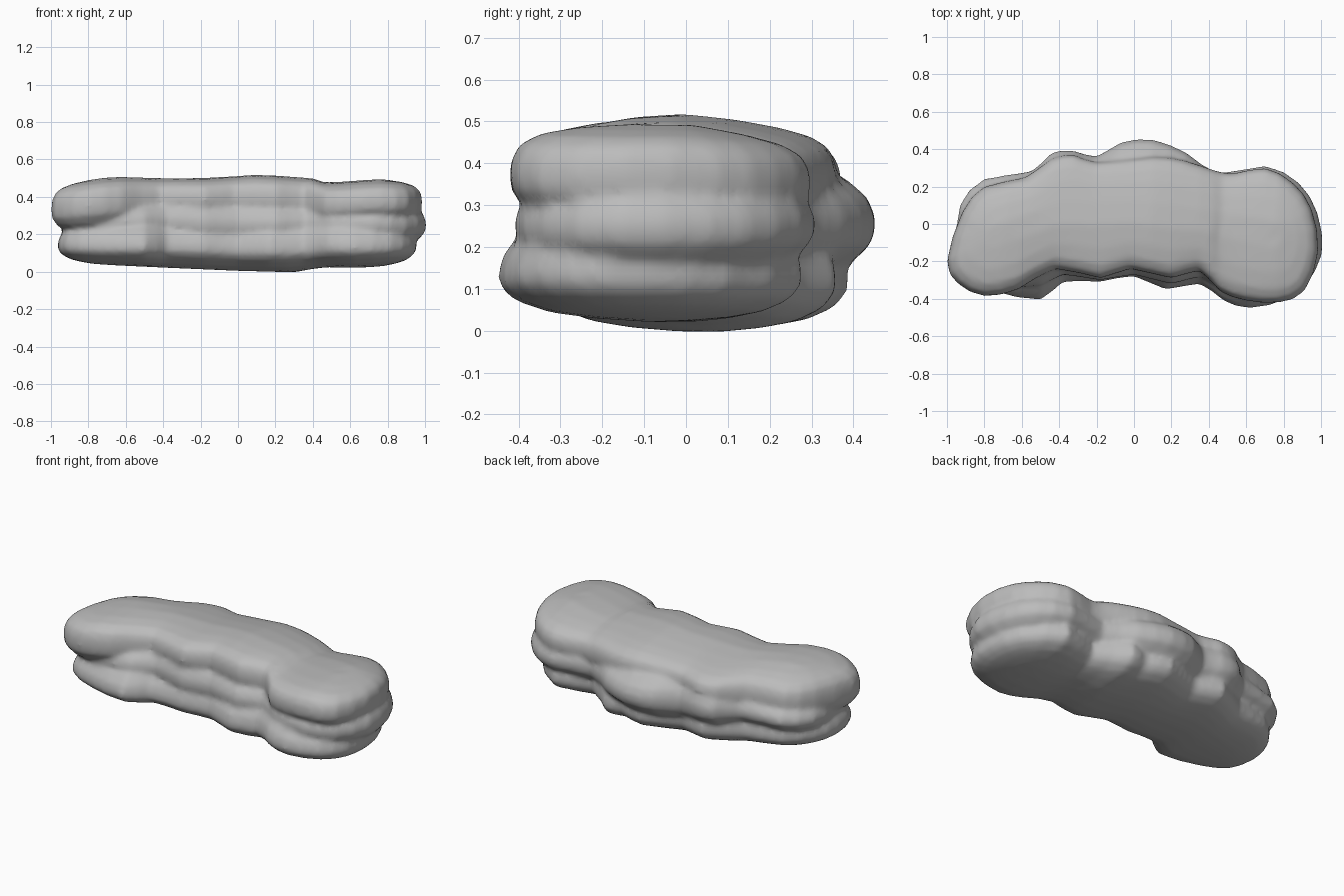
import bpy, bmesh
from mathutils import Vector

cube = bpy.data.objects.get("Cube")
if cube:
    bpy.data.objects.remove(cube)

stone = bpy.data.materials.new("grey stone")
stone.use_nodes = True
stone.diffuse_color = (0.5, 0.5, 0.5, 1)
stone.node_tree.nodes["Principled BSDF"].inputs["Base Color"].default_value = (0.5, 0.5, 0.5, 1)


def lerp(points, x):
    """Height or offset along x, read from a short profile."""
    if x <= points[0][0]:
        return points[0][1]
    for (x0, a), (x1, b) in zip(points, points[1:]):
        if x <= x1:
            return a + (b - a) * (x - x0) / (x1 - x0)
    return points[-1][1]


def smooth_loop(points, steps=2):
    """Closed Catmull-Rom curve through the outline points."""
    n, out = len(points), []
    for i in range(n):
        p0, p1, p2, p3 = (Vector(points[(i + k) % n]) for k in (-1, 0, 1, 2))
        for s in range(steps):
            t = s / steps
            out.append(0.5 * (2 * p1 + (p2 - p0) * t + (2 * p0 - 5 * p1 + 4 * p2 - p3) * t * t
                              + (3 * p1 - p0 - 3 * p2 + p3) * t ** 3))
    return out


SPINE = [(-0.8, -0.08), (-0.4, 0.06), (0, 0.07), (0.4, 0.02), (0.8, -0.06)]
bm = bmesh.new()


def layer(outline, bottom, top, edge, tilt=0.0):
    """One bed of rock, lofted through copies of its outline drawn in towards the spine."""
    rings = []
    for h, inset in edge:
        ring = []
        for p in smooth_loop(outline):
            x = min(max(p.x, -0.75), 0.75)
            q = p.lerp(Vector((x, lerp(SPINE, x))), inset)
            lo = lerp(bottom, q.x)
            hi = lerp(top, q.x) - tilt * max(0, q.y)
            ring.append(bm.verts.new((q.x, q.y, lo + (hi - lo) * h)))
        rings.append(ring)
    n = len(rings[0])
    for a, b in zip(rings, rings[1:]):
        for i in range(n):
            j = (i + 1) % n
            bm.faces.new((a[i], a[j], b[j], b[i]))
    caps = [bm.faces.new(rings[0][::-1]), bm.faces.new(rings[-1])]
    bmesh.ops.triangulate(bm, faces=caps)


# Upper bed with a domed top, dipping before the lump at its left end
layer([(-1, -.2), (-.94, -.32), (-.8, -.385), (-.62, -.35), (-.42, -.24), (-.18, -.29),
       (-.02, -.24), (.2, -.29), (.35, -.25), (.46, -.36), (.6, -.41), (.77, -.42),
       (.91, -.36), (.985, -.15), (.95, .08), (.85, .22), (.7, .3), (.53, .27), (.42, .29),
       (.27, .34), (.1, .36), (-.2, .33), (-.32, .37), (-.44, .35), (-.58, .25), (-.8, .2), (-.92, .06)],
      [(-1, .2), (-.6, .23), (-.3, .28), (.2, .27), (.45, .24), (1, .26)],
      [(-1, .46), (-.9, .475), (-.67, .508), (-.4, .5), (-.2, .5), (.12, .52), (.4, .5),
       (.47, .475), (.75, .495), (.95, .48)],
      [(0, .5), (.15, .14), (.32, .02), (.48, 0), (.65, .01), (.8, .06), (.91, .2), (.97, .45), (1, .8)],
      tilt=0.12)

# Middle bed, bulging at the back and at the left end
layer([(-.94, -.1), (-.88, -.28), (-.7, -.33), (-.5, -.33), (-.38, -.27), (-.18, -.3),
       (0, -.27), (.2, -.32), (.36, -.28), (.5, -.37), (.72, -.41), (.9, -.34), (1.005, -.16),
       (.98, .06), (.88, .22), (.7, .31), (.45, .27), (.28, .38), (.1, .45), (-.07, .435),
       (-.2, .36), (-.32, .39), (-.44, .38), (-.55, .28), (-.8, .24), (-.93, .1)],
      [(-1, .15), (-.6, .17), (-.2, .11), (.1, .12), (.5, .14), (1, .14)],
      [(-1, .33), (-.6, .37), (-.3, .43), (.1, .4), (.5, .38), (1, .37)],
      [(0, .45), (.15, .15), (.3, .03), (.42, 0), (.55, 0), (.7, .05), (.85, .18), (1, .45)])

# Lower bed with the widest feet at the front and lobes at the back
layer([(-.965, -.1), (-.92, -.28), (-.75, -.36), (-.5, -.405), (-.38, -.31), (-.18, -.31),
       (0, -.28), (.17, -.35), (.35, -.32), (.48, -.41), (.62, -.45), (.82, -.4),
       (.93, -.28), (.955, -.1), (.9, .1), (.7, .28), (.48, .22), (.3, .36), (.2, .34), (.05, .39),
       (-.18, .31), (-.35, .36), (-.55, .25), (-.78, .2), (-.92, .06)],
      [(-.95, .055), (-.67, .035), (-.35, .02), (0, .005), (.3, -.003), (.45, .025), (.65, .02), (.95, .045)],
      [(-1, .26), (-.6, .29), (-.2, .31), (0, .3), (.4, .31), (1, .28)],
      [(0, .85), (.03, .55), (.08, .3), (.18, .1), (.3, .01), (.42, 0), (.58, .03), (.75, .12), (1, .4)])

bmesh.ops.recalc_face_normals(bm, faces=bm.faces)
mesh = bpy.data.meshes.new("layered_rock")
bm.to_mesh(mesh)
bm.free()
mesh.materials.append(stone)
rock = bpy.data.objects.new("layered_rock", mesh)
bpy.context.collection.objects.link(rock)

# Fuse the beds into one weathered skin with soft grooves
fuse = rock.modifiers.new("fuse", 'REMESH')
fuse.mode = 'VOXEL'
fuse.voxel_size = 0.016
fuse.use_smooth_shade = True
soften = rock.modifiers.new("soften", 'SMOOTH')
soften.factor = 0.5
soften.iterations = 5
